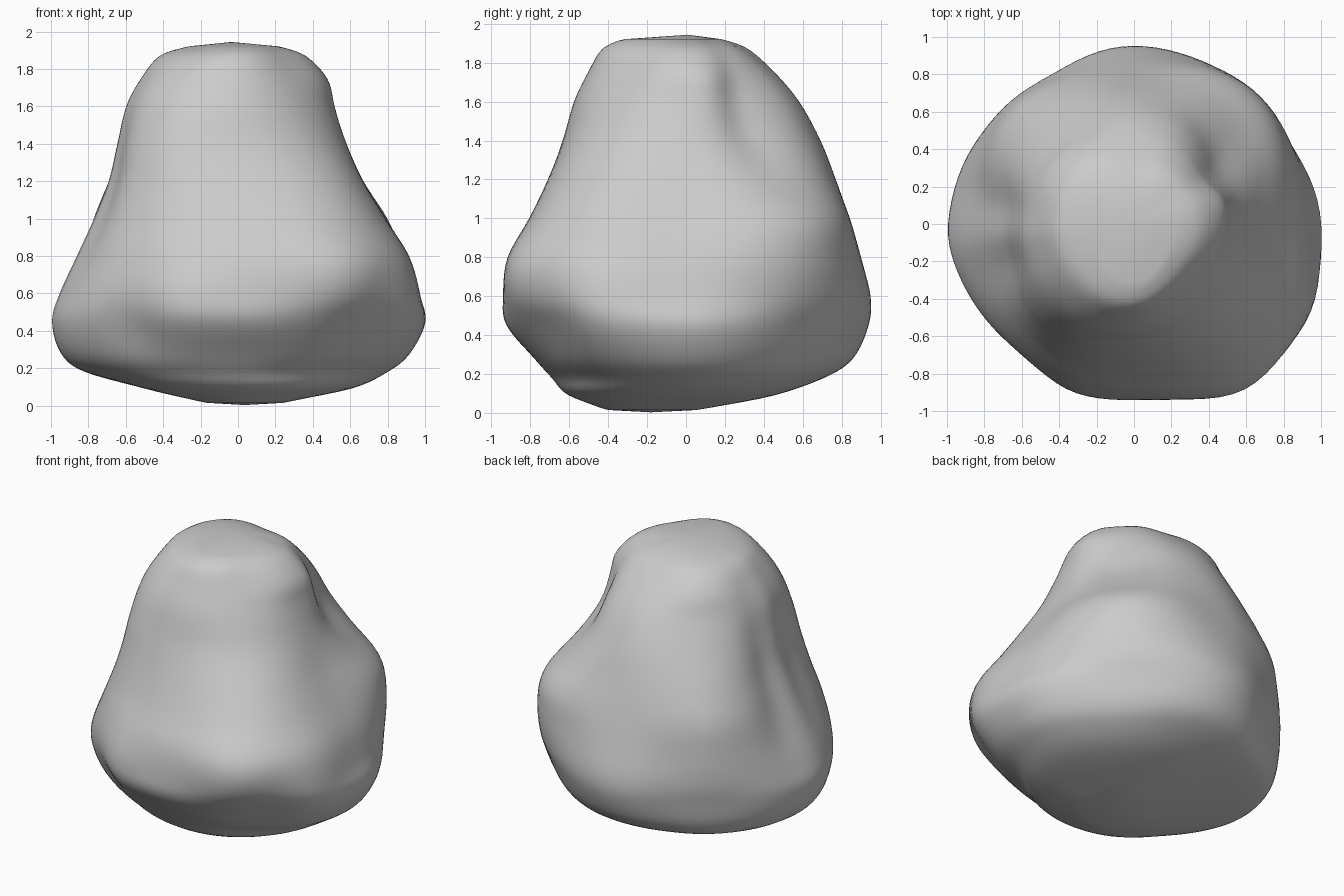
import bpy, bmesh
from math import radians, cos, sin, exp, floor

if "Cube" in bpy.data.objects:
    bpy.data.objects.remove(bpy.data.objects["Cube"])

# Radii every 45 degrees (from +x, counter-clockwise) at each height
LEVELS = [
    (0.015, (.20, .15, .08, .10, .13, .24, .36, .32)),
    (0.09, (.60, .52, .45, .42, .48, .58, .60, .62)),
    (0.18, (.80, .72, .71, .78, .82, .74, .69, .72)),
    (0.28, (.92, .82, .86, .88, .95, .84, .78, .84)),
    (0.45, (1.0, .89, .94, .92, 1.0, .92, .92, .96)),
    (0.60, (.96, .94, .95, .94, .96, .93, .935, 1.03)),
    (0.80, (.90, .96, .90, .93, .87, .88, .90, 1.03)),
    (1.00, (.79, .93, .84, .90, .78, .81, .80, .90)),
    (1.20, (.67, .77, .77, .81, .70, .75, .71, .76)),
    (1.40, (.58, .61, .69, .70, .65, .70, .63, .62)),
    (1.60, (.51, .51, .58, .59, .60, .63, .57, .52)),
    (1.75, (.47, .43, .45, .52, .52, .54, .50, .44)),
    (1.87, (.36, .32, .30, .40, .42, .42, .43, .35)),
    (1.92, (.22, .16, .17, .24, .27, .27, .33, .25)),
]

# Grooves and bumps: angle, height, angular width, height width, depth
DENTS = [
    (32, 1.50, 9, .20, -.035), (40, 1.28, 8, .15, -.02),
    (14, 1.68, 9, .12, .02),
    (172, 1.05, 8, .40, -.035), (198, 1.15, 9, .35, -.03),
    (185, 1.10, 6, .35, .015), (232, .40, 9, .13, -.03),
    (250, .58, 10, .15, .03), (310, .42, 11, .12, -.02),
    (118, .70, 11, .40, -.03), (333, .50, 10, .20, .05),
    (303, .68, 9, .18, .04), (65, 1.45, 10, .25, .02),
]
SEGMENTS, STEPS = 96, 5


def cubic(a, b, c, d, t):
    return b + .5 * t * (c - a + t * (2*a - 5*b + 4*c - d + t * (3*(b - c) + d - a)))


def ring_radius(radii, degrees):
    i = floor(degrees / 45)
    return cubic(*[radii[(i + k) % 8] for k in (-1, 0, 1, 2)], degrees / 45 - i)


def level_at(i, t, degrees):
    rows = [LEVELS[min(max(i + k, 0), len(LEVELS) - 1)] for k in (-1, 0, 1, 2)]
    z = cubic(*[r[0] for r in rows], t)
    return z, cubic(*[ring_radius(r[1], degrees) for r in rows], t)


def dent(degrees, z):
    total = 0
    for a, h, wa, wh, depth in DENTS:
        da = (degrees - a + 180) % 360 - 180
        total += depth * exp(-.5 * ((da / wa) ** 2 + ((z - h) / wh) ** 2))
    return total


# Boulder skin: lofted rings closed by a top and bottom point
bm = bmesh.new()
rings = []
count = (len(LEVELS) - 1) * STEPS
for s in range(count + 1):
    i = min(s // STEPS, len(LEVELS) - 2)
    t = s / STEPS - i
    ring = []
    for k in range(SEGMENTS):
        deg = 360 * k / SEGMENTS
        z, r = level_at(i, t, deg)
        r += dent(deg, z)
        # The underside leans forward, so its lowest rings shift to the front
        shift = -.05 * exp(-(z / .05) ** 2)
        ring.append(bm.verts.new((r * cos(radians(deg)), r * sin(radians(deg)) + shift, z)))
    rings.append(ring)
for low, high in zip(rings, rings[1:]):
    for k in range(SEGMENTS):
        n = (k + 1) % SEGMENTS
        bm.faces.new((low[k], low[n], high[n], high[k]))
bottom = bm.verts.new((.04, -.2, 0))
top = bm.verts.new((-.04, .02, 1.95))
for k in range(SEGMENTS):
    n = (k + 1) % SEGMENTS
    bm.faces.new((bottom, rings[0][n], rings[0][k]))
    bm.faces.new((top, rings[-1][k], rings[-1][n]))
for f in bm.faces:
    f.smooth = True

mesh = bpy.data.meshes.new("boulder")
bm.to_mesh(mesh)
bm.free()
boulder = bpy.data.objects.new("boulder", mesh)
bpy.context.collection.objects.link(boulder)

# Light smoothing for a weathered surface
smooth = boulder.modifiers.new("weathering", 'SMOOTH')
smooth.factor = .4
smooth.iterations = 1
